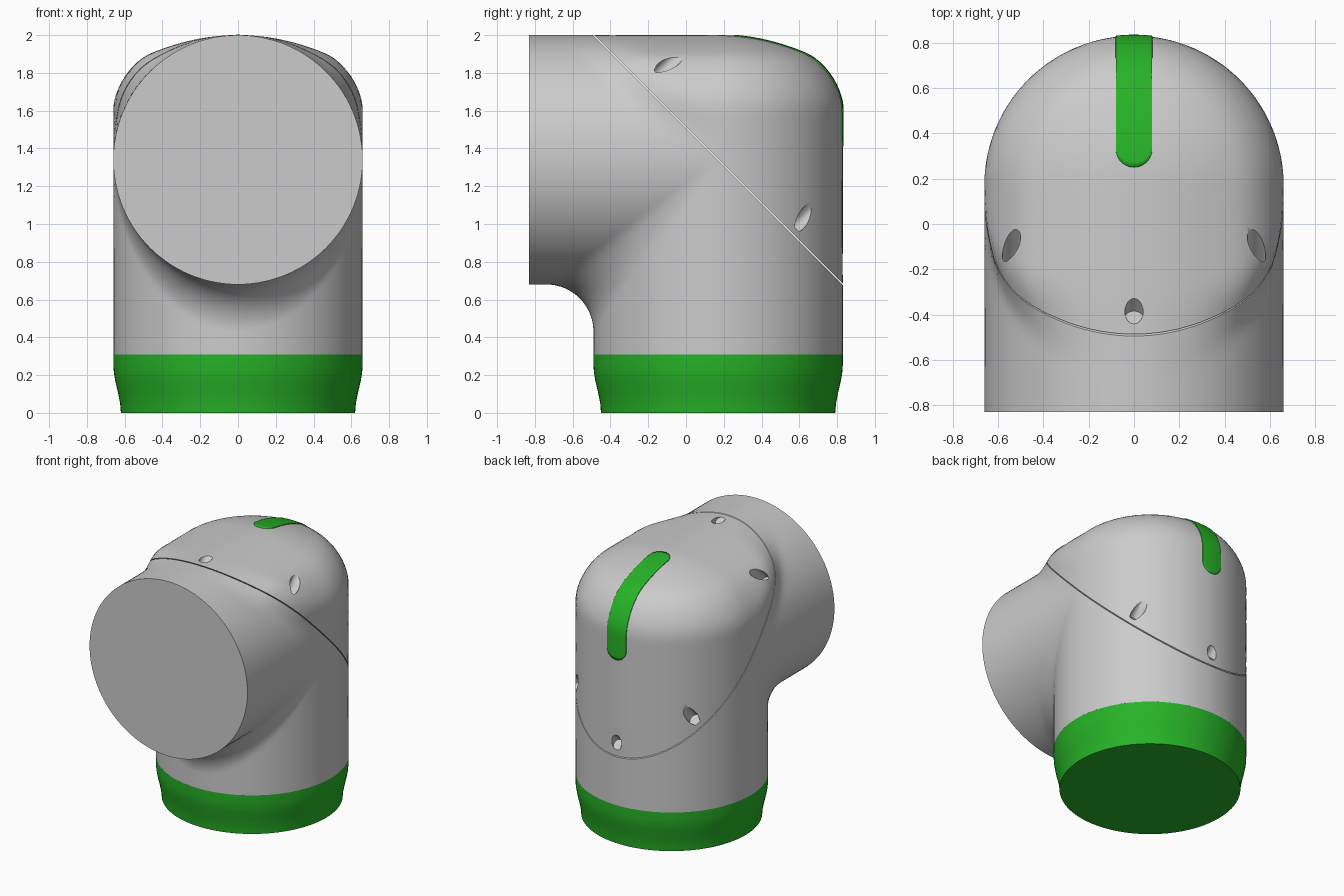
import bpy, bmesh, math
from math import hypot, sin, cos, pi
from mathutils import Vector, Matrix

if "Cube" in bpy.data.objects:
    bpy.data.objects.remove(bpy.data.objects["Cube"])

R, CY, CZ, TOP = 0.66, 0.17, 1.34, 2.0      # tube radius, vertical axis y, horizontal axis z
FY, FZ, FR = -0.74, 0.43, 0.25              # centre and radius of the inner elbow fillet
SPLIT = CY + CZ                             # the housing splits on y + z = SPLIT
AXIS = Vector((0, 1, 1)).normalized()


def field(x, y, z):
    """Negative inside the elbow housing, positive outside."""
    dy, dz = y - CY, z - CZ
    if dz <= 0:
        a = hypot(x, dy) - R
        if dy >= 0:
            return a
        b = hypot(x, dz) - R
        k = max(FR * (1 - (x / R) ** 2), 0)
        u = max(k, min(a, b)) - hypot(max(k - a, 0), max(k - b, 0))
        return max(u, abs(x) - R)
    d = hypot(x, max(dy, 0))
    wall, roof, k = d - R, z - (TOP - d * d / 2.2), 0.2
    cap = min(-k, max(wall, roof)) + hypot(max(wall + k, 0), max(roof + k, 0))
    if dy >= 0:
        return cap
    t = min(max((y + z - SPLIT + 0.2) / 0.4, 0), 1)
    t = t * t * (3 - 2 * t)
    return t * cap + (1 - t) * (hypot(x, dz) - R)


def hit(o, d, far=1.6):
    """Point where a ray from inside leaves the housing."""
    lo, hi = 0.0, far
    for _ in range(20):
        m = (lo + hi) / 2
        p = o + d * m
        if field(*p) < 0:
            lo = m
        else:
            hi = m
    return o + d * lo


def new_object(name, bm, mat=None):
    me = bpy.data.meshes.new(name)
    bm.to_mesh(me)
    bm.free()
    ob = bpy.data.objects.new(name, me)
    bpy.context.collection.objects.link(ob)
    if mat:
        me.materials.append(mat)
    return ob


def smooth(ob, angle=35):
    bpy.ops.object.select_all(action='DESELECT')
    ob.select_set(True)
    bpy.context.view_layer.objects.active = ob
    bpy.ops.object.shade_smooth_by_angle(angle=math.radians(angle))


def skin(bm, rings):
    """Quads between closed rings, flat caps at both ends."""
    loops = [[bm.verts.new(p) for p in ring] for ring in rings]
    n = len(loops[0])
    for a, b in zip(loops, loops[1:]):
        for i in range(n):
            j = (i + 1) % n
            bm.faces.new((a[i], a[j], b[j], b[i]))
    bm.faces.new(loops[0])
    bm.faces.new(loops[-1])
    bmesh.ops.recalc_face_normals(bm, faces=bm.faces)


green = bpy.data.materials.new("green")
green.diffuse_color = (0.02, 0.45, 0.02, 1)
green.use_nodes = True
green.node_tree.nodes["Principled BSDF"].inputs["Base Color"].default_value = green.diffuse_color

# Elbow housing: sections fanned around the fillet centre
N, FAN = 112, 84
planes = [(-0.83, FZ, 0)]
planes += [(FY, FZ, i / FAN * pi / 2) for i in range(FAN + 1)]
planes += [(FY, 0.31, pi / 2)]
rings = []
for py, pz, a in planes:
    e, o = Vector((0, sin(a), cos(a))), Vector((0, py, pz))
    outer = hit(o + e * (FR + 0.3), e, 2.5)
    mid = (o + e * FR + outer) / 2
    rings.append([hit(mid, e * cos(2 * pi * i / N) + Vector((sin(2 * pi * i / N), 0, 0)))
                  for i in range(N)])
housing = bmesh.new()
skin(housing, rings)


def half(name, side):
    """One side of the split, with a hairline gap."""
    bm = housing.copy()
    bmesh.ops.bisect_plane(bm, geom=bm.verts[:] + bm.edges[:] + bm.faces[:], dist=1e-5,
                           plane_co=Vector((0, CY, CZ)) + AXIS * side * 0.003,
                           plane_no=AXIS, clear_inner=side > 0, clear_outer=side < 0)
    bmesh.ops.holes_fill(bm, edges=[e for e in bm.edges if e.is_boundary])
    bmesh.ops.recalc_face_normals(bm, faces=bm.faces)
    return new_object(name, bm)


body = half("elbow_body", -1)
cap = half("rear_cap", 1)
housing.free()

# Screw recesses, perpendicular to the split
bm = bmesh.new()
turn = AXIS.to_track_quat('Z', 'Y').to_matrix().to_4x4()
spots = [(0, -0.385, 2.0), (0, 0.83, 0.785)]
for s in (-1, 1):
    spots += [(0.54 * s, -0.12, 1.82), (0.48 * s, 0.62, 1.03)]
for x, y, z in spots:
    floor = Vector((x, y, z)) + AXIS * (SPLIT + 0.05 - y - z) / math.sqrt(2)
    bmesh.ops.create_cone(bm, cap_ends=True, segments=24, radius1=0.04, radius2=0.04, depth=0.4,
                          matrix=Matrix.Translation(floor + AXIS * 0.2) @ turn)
cutter = new_object("screw_hole_cutter", bm)
cutter.hide_render = True
mod = cap.modifiers.new("holes", 'BOOLEAN')
mod.operation, mod.solver, mod.object = 'DIFFERENCE', 'EXACT', cutter
bpy.context.view_layer.objects.active = cap
bpy.ops.object.modifier_apply(modifier=mod.name)
bpy.data.objects.remove(cutter)
smooth(body)
smooth(cap)

# Green base ring
profile = [(0.62, 0), (0.624, 0.05), (0.636, 0.11), (0.65, 0.17), (0.657, 0.21), (R, 0.25), (R, 0.31)]
bm = bmesh.new()
skin(bm, [[(r * cos(2 * pi * i / 96), CY + r * sin(2 * pi * i / 96), z) for i in range(96)]
          for r, z in profile])
smooth(new_object("base_ring", bm, green))

# Green stripe wrapped over the cap, with round ends
W, COLS, ROWS = 0.08, 16, 40
bm = bmesh.new()
grid = []
for c in range(COLS + 1):
    u = -pi / 2 + pi * c / COLS
    inset = W - W * cos(u)
    o = Vector((W * sin(u), 0.25 + inset, 1.41 + inset))
    col = []
    for r in range(ROWS + 1):
        a = pi / 2 * r / ROWS
        col.append(bm.verts.new(hit(o, Vector((0, cos(a), sin(a))))))
    grid.append(col)
for a, b in zip(grid, grid[1:]):
    for r in range(ROWS):
        bm.faces.new((a[r], a[r + 1], b[r + 1], b[r]))
bmesh.ops.recalc_face_normals(bm, faces=bm.faces)
stripe = new_object("cap_stripe", bm, green)
mod = stripe.modifiers.new("thickness", 'SOLIDIFY')
mod.thickness, mod.offset = 0.01, 0
smooth(stripe)
